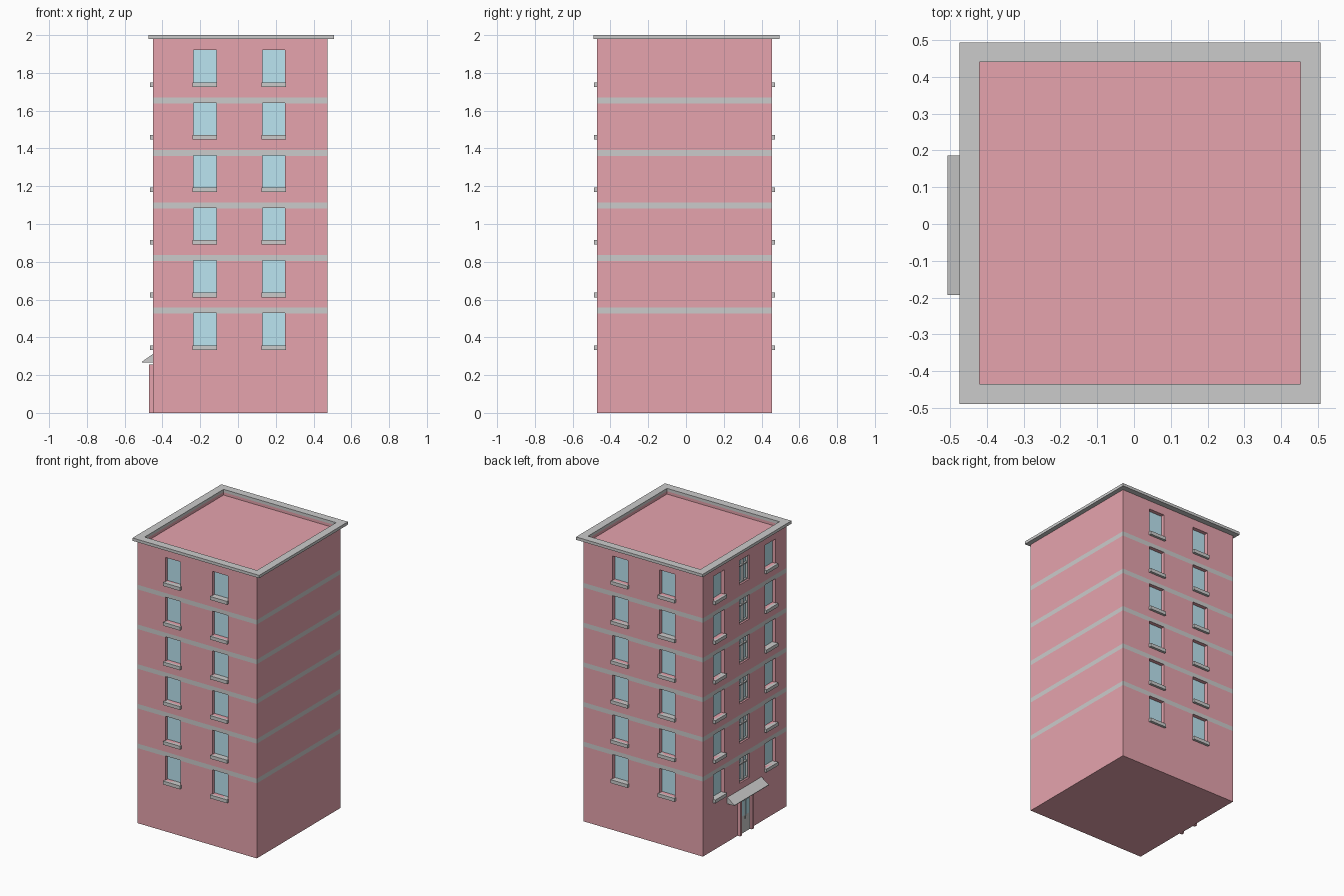
import bpy, bmesh

if "Cube" in bpy.data.objects:
    bpy.data.objects.remove(bpy.data.objects["Cube"])

X0, X1, Y0, Y1, TOP = -0.45, 0.475, -0.47, 0.455, 1.98
FLOORS = [0.358 + 0.2782 * i for i in range(6)]
WIN_H, DEPTH = 0.171, 0.03


def material(name, r, g, b):
    m = bpy.data.materials.new(name)
    m.diffuse_color = (r, g, b, 1)
    m.use_nodes = True
    m.node_tree.nodes["Principled BSDF"].inputs["Base Color"].default_value = m.diffuse_color
    return m


RED = material("red_wall", 0.79, 0.37, 0.42)
GREY = material("grey_trim", 0.69, 0.69, 0.69)
BLUE = material("window_glass", 0.5, 0.78, 0.88)
PALE = material("pale_canopy", 0.83, 0.81, 0.82)


def make(name, bm, *mats):
    bmesh.ops.recalc_face_normals(bm, faces=bm.faces)
    me = bpy.data.meshes.new(name)
    bm.to_mesh(me)
    bm.free()
    for m in mats:
        me.materials.append(m)
    ob = bpy.data.objects.new(name, me)
    bpy.context.collection.objects.link(ob)
    return ob


def add_box(bm, b):
    x0, x1, y0, y1, z0, z1 = b
    for v in bmesh.ops.create_cube(bm, size=1)["verts"]:
        v.co = (x1 if v.co.x > 0 else x0, y1 if v.co.y > 0 else y0,
                z1 if v.co.z > 0 else z0)


def boxes(name, items, *mats):
    bm = bmesh.new()
    for b in items:
        add_box(bm, b)
    return make(name, bm, *mats)


def on_wall(side, u0, u1, d0, d1, z0, z1):
    """Box on a wall: u runs along it, d points outward from its surface."""
    if side == "front":
        return (u0, u1, Y0 - d1, Y0 - d0, z0, z1)
    if side == "back":
        return (u0, u1, Y1 + d0, Y1 + d1, z0, z1)
    return (X0 - d1, X0 - d0, u0, u1, z0, z1)


def cut(ob, cutter):
    mod = ob.modifiers.new("cut", 'BOOLEAN')
    mod.operation = 'DIFFERENCE'
    mod.solver = 'EXACT'
    mod.object = cutter
    bpy.context.view_layer.objects.active = ob
    bpy.ops.object.modifier_apply(modifier=mod.name)


# Walls, with flush coloured bands between storeys
bm = bmesh.new()
add_box(bm, (X0, X1, Y0, Y1, 0, TOP))
bands = [(z + 0.168, z + 0.2) for z in FLOORS[:5]]
for z in [z for pair in bands for z in pair]:
    bmesh.ops.bisect_plane(bm, geom=bm.verts[:] + bm.edges[:] + bm.faces[:],
                           plane_co=(0, 0, z), plane_no=(0, 0, 1))
for f in bm.faces:
    c = f.calc_center_median().z
    f.material_index = int(any(a < c < b for a, b in bands))
walls = make("walls", bm, RED, GREY)

# Window layout: side, centre along wall, half width, has sill
columns = [(s, u, 0.06, True) for s in ("front", "back") for u in (-0.175, 0.19)]
columns += [("left", u, 0.06, True) for u in (-0.29, 0.276)]
columns += [("left", -0.007, 0.055, False)]

holes, panes, sills, frames = [], [], [], []
for side, u, w, has_sill in columns:
    for z in FLOORS:
        t = z + WIN_H
        holes.append(on_wall(side, u - w, u + w, -DEPTH, 0.05, z, t))
        panes.append(on_wall(side, u - w, u + w, -DEPTH, -DEPTH + 0.004, z, t))
        if has_sill:
            sills.append(on_wall(side, u - w - 0.005, u + w + 0.005,
                                 -DEPTH, 0.017, z - 0.024, z))
        else:
            bar = 0.008
            for a in (u - w, u - bar / 2, u + w - bar):
                frames.append(on_wall(side, a, a + bar, -DEPTH, -0.012, z, t))
            for c in (z, z + 0.115, t - bar):
                frames.append(on_wall(side, u - w, u + w, -DEPTH, -0.013, c, c + bar))

# Roof rim, with the sunken roof deck cut through it
rim = boxes("roof_rim", [(-0.475, 0.507, -0.49, 0.494, TOP, 2.0)], GREY)
roof_cut = boxes("roof_cutter", [(-0.42, 0.452, -0.435, 0.44, 1.96, 2.1)])
window_cut = boxes("window_cutter", holes)
cut(walls, window_cut)
cut(walls, roof_cut)
cut(rim, roof_cut)
for c in (window_cut, roof_cut):
    bpy.data.objects.remove(c)

boxes("window_panes", panes, BLUE)
boxes("window_sills", sills, GREY)
boxes("stair_window_frames", frames, GREY)

# Entrance door with surround, glass and handle
D = -0.005
boxes("door_surround",
      [on_wall("left", D - 0.075, D - 0.055, 0, 0.02, 0, 0.255),
       on_wall("left", D + 0.055, D + 0.075, 0, 0.02, 0, 0.255),
       on_wall("left", D - 0.055, D + 0.055, 0, 0.02, 0.238, 0.255)], RED)
boxes("door_leaf", [on_wall("left", D - 0.055, D + 0.055, 0, 0.004, 0, 0.238)], GREY)
boxes("door_glass",
      [on_wall("left", D + a, D + a + 0.036, 0, 0.006, 0.12, 0.225)
       for a in (-0.043, 0.007)], BLUE)
boxes("door_handle", [on_wall("left", D - 0.004, D + 0.004, 0, 0.01, 0.095, 0.112)], GREY)

# Sloping wedge canopy
bm = bmesh.new()
profile = [(X0, 0.268), (-0.507, 0.268), (-0.507, 0.272), (X0, 0.312)]
face = bm.faces.new([bm.verts.new((x, -0.193, z)) for x, z in profile])
ext = bmesh.ops.extrude_face_region(bm, geom=[face])["geom"]
bmesh.ops.translate(bm, vec=(0, 0.379, 0),
                    verts=[v for v in ext if isinstance(v, bmesh.types.BMVert)])
make("door_canopy", bm, PALE)
